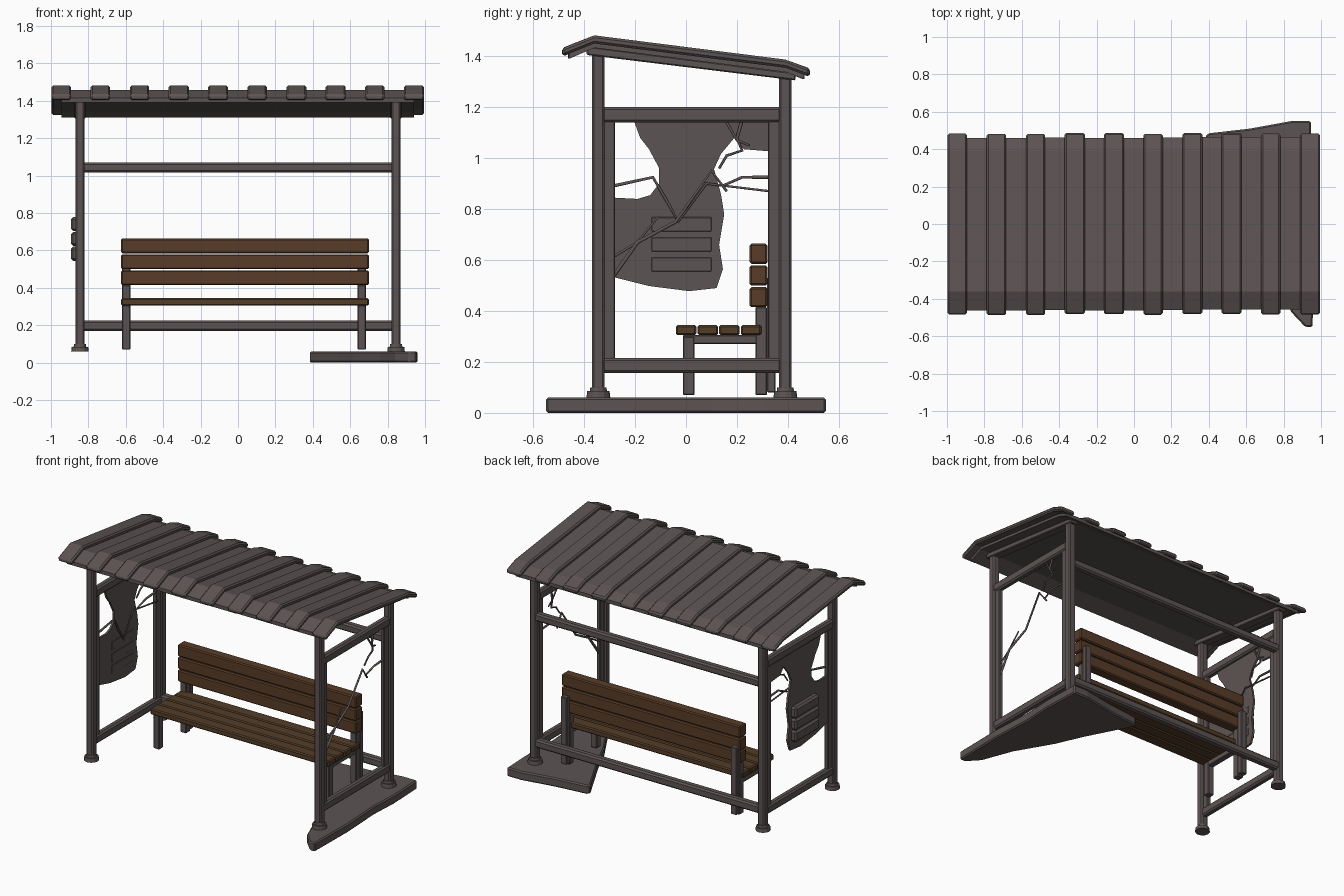
import bpy, bmesh, random
from mathutils import Vector

if "Cube" in bpy.data.objects:
    bpy.data.objects.remove(bpy.data.objects["Cube"])
random.seed(4)

def material(name, rgb):
    m = bpy.data.materials.new(name)
    m.diffuse_color = (*rgb, 1)
    m.use_nodes = True
    m.node_tree.nodes["Principled BSDF"].inputs["Base Color"].default_value = m.diffuse_color
    return m

GREY = material("weathered grey", (0.108, 0.088, 0.087))
BACK_WOOD = material("brown wood", (0.098, 0.045, 0.021))
SEAT_WOOD = material("dull brown wood", (0.088, 0.047, 0.021))

def link(name, mesh, mat, bevel=0):
    ob = bpy.data.objects.new(name, mesh)
    bpy.context.collection.objects.link(ob)
    mesh.materials.clear()
    mesh.materials.append(mat)
    if bevel:
        b = ob.modifiers.new("worn edges", 'BEVEL')
        b.width, b.segments, b.limit_method = bevel, 1, 'ANGLE'
    return ob

def extrude(name, pts, vec, mat=GREY, bevel=0):
    """Closed 3D outline swept along vec."""
    bm = bmesh.new()
    f = bm.faces.new([bm.verts.new(p) for p in pts])
    new = bmesh.ops.extrude_face_region(bm, geom=[f])["geom"]
    bmesh.ops.translate(bm, vec=Vector(vec), verts=[v for v in new if isinstance(v, bmesh.types.BMVert)])
    bmesh.ops.recalc_face_normals(bm, faces=bm.faces)
    me = bpy.data.meshes.new(name)
    bm.to_mesh(me)
    bm.free()
    return link(name, me, mat, bevel)

def box(name, x0, x1, y0, y1, z0, z1, mat=GREY, bevel=0.004):
    return extrude(name, [(x0, y0, z0), (x1, y0, z0), (x1, y1, z0), (x0, y1, z0)],
                   (0, 0, z1 - z0), mat, bevel)

def side_profile(name, yz, x0, x1, mat=GREY, bevel=0):
    return extrude(name, [(x0, y, z) for y, z in yz], (x1 - x0, 0, 0), mat, bevel)

def disc(name, x, y, z0, z1, r):
    bm = bmesh.new()
    bmesh.ops.create_cone(bm, cap_ends=True, segments=12, radius1=r, radius2=r * 0.93, depth=z1 - z0)
    bmesh.ops.translate(bm, vec=(x, y, (z0 + z1) / 2), verts=bm.verts)
    me = bpy.data.meshes.new(name)
    bm.to_mesh(me)
    bm.free()
    return link(name, me, GREY)

def twig(name, x, yz, r=0.006):
    cu = bpy.data.curves.new(name, 'CURVE')
    cu.dimensions = '3D'
    cu.bevel_depth, cu.bevel_resolution, cu.use_fill_caps = r, 1, True
    sp = cu.splines.new('POLY')
    sp.points.add(len(yz) - 1)
    for i, (y, z) in enumerate(yz):
        sp.points[i].co = (x + 0.008 * (i % 2), y, z, 1)
        sp.points[i].radius = 1.25 - 0.5 * i / len(yz)
    tmp = bpy.data.objects.new(name + "_path", cu)
    bpy.context.collection.objects.link(tmp)
    me = bpy.data.meshes.new_from_object(tmp.evaluated_get(bpy.context.evaluated_depsgraph_get()))
    bpy.data.objects.remove(tmp)
    return link(name, me, GREY)

# Side frames: posts, feet, cross rails, inner strips and sloping roof beams
for s, side in ((-1, "left"), (1, "right")):
    x = 0.845 * s
    for y, top, where in ((-0.344, 1.435, "front"), (0.39, 1.345, "back")):
        box(f"{side}_{where}_post", x - .025, x + .025, y - .025, y + .025, 0.07, top, bevel=.008)
        disc(f"{side}_{where}_foot", x, y, 0.06, 0.085, 0.047)
        disc(f"{side}_{where}_collar", x, y, 0.085, 0.1, 0.034)
    for z0, z1, where in ((1.14, 1.2, "upper"), (0.157, 0.215, "lower")):
        box(f"{side}_{where}_rail", x - .022, x + .022, -0.33, 0.375, z0, z1, bevel=.01)
    box(f"{side}_front_strip", x - .014, x + .014, -0.33, -0.278, 0.2, 1.15)
    box(f"{side}_back_strip", x - .014, x + .014, 0.322, 0.375, 0.2, 1.15)
    side_profile(f"{side}_roof_beam", [(-.39, 1.44), (.43, 1.335), (.43, 1.305), (-.39, 1.405)],
                 x - .03, x + .03, bevel=.005)

# Long rails along the back
box("back_upper_rail", -0.835, 0.835, 0.365, 0.415, 1.017, 1.07, bevel=.01)
box("back_lower_rail", -0.835, 0.835, 0.365, 0.415, 0.17, 0.225, bevel=.01)

# Roof: low sheet boards with raised boards over the gaps
def board(top, thick, dy):
    pts = [(y + (dy if abs(y) > 0.42 else 0), z) for y, z in top]
    return pts + [(y, z - thick) for y, z in reversed(pts)]

LOW = [(-0.46, 1.415), (-0.36, 1.457), (0.39, 1.362), (0.462, 1.334)]
HIGH = [(-0.484, 1.432), (-0.435, 1.452), (-0.36, 1.482), (0.39, 1.387), (0.484, 1.352)]
for i in range(9):
    cx = -0.945 + 0.2095 * (i + 0.5)
    side_profile(f"low_roof_board_{i + 1}", board(LOW, 0.024, random.uniform(-.004, .004)),
                 cx - .1047, cx + .1047)
for i in range(10):
    cx = -0.945 + 0.2095 * i
    w = 0.053 + random.uniform(-.002, .002)
    side_profile(f"raised_roof_board_{i + 1}", board(HIGH, 0.032, random.uniform(-.004, .004)),
                 cx - w, cx + w, bevel=.009)

# Torn left side panel with three slats standing proud of it
torn = [(-.204, 1.145), (-.18, 1.08), (-.145, 1.035), (-.105, .96), (-.106, .9), (-.14, .855),
        (-.19, .84), (-.285, .845), (-.285, .533), (-.145, .498), (.012, .478), (.12, .49),
        (.145, .565), (.13, .66), (.15, .78), (.137, .86), (.11, .957), (.137, 1.016),
        (.19, 1.08), (.227, 1.035), (.325, 1.027), (.325, 1.145)]
side_profile("torn_side_panel", torn, -0.858, -0.844)
for i in range(3):
    z = 0.545 + 0.079 * i
    box(f"panel_slat_{i + 1}", -0.893, -0.842, -0.145, 0.11, z, z + .075, bevel=.012)

# Dead twigs caught in both side frames
for s, side in ((-1, "left"), (1, "right")):
    x = 0.845 * s
    twig(f"{side}_upper_twig", x, [(.22, 1.15), (.2, 1.08), (.22, 1.03), (.16, 1.01), (.13, .96)])
    twig(f"{side}_upper_shoot", x, [(.16, 1.14), (.2, 1.07), (.25, 1.05)], .005)
    twig(f"{side}_back_twig", x, [(.33, .925), (.22, .925), (.14, .89)])
twig("right_lower_twig", .845, [(-.29, .53), (-.19, .67), (-.04, .75), (.1, .95), (.16, .87)], .007)
twig("right_lower_shoot", .845, [(-.29, .61), (-.19, .67), (-.11, .77)], .005)
twig("left_front_twig", -.835, [(-.29, .89), (-.13, .925), (-.08, .84), (-.03, .75), (.08, .9), (.33, .87)])

# Broken ground slab under the right frame
slab = [(.38, .47), (.4, .485), (.62, .51), (.84, .55), (.945, .55), (.955, .3), (.945, .1), (.96, -.2),
        (.955, -.55), (.915, -.55), (.84, -.47), (.76, -.26), (.62, -.02), (.54, .16)]
extrude("ground_slab", [(x, y, 0) for x, y in slab], (0, 0, 0.06), bevel=.008)

# Bench seat and backrest slats
for i in range(4):
    y = -0.04 + 0.085 * i
    box(f"seat_slat_{i + 1}", -0.625, 0.7, y, y + .081, 0.305, 0.345, SEAT_WOOD, .007)
for i in range(3):
    z = 0.415 + 0.085 * i
    box(f"backrest_slat_{i + 1}", -0.625, 0.7, 0.25, 0.32, z, z + .079, BACK_WOOD, .007)

# Bench legs, seat bearers and backrest supports
for x, side in ((-0.598, "left"), (0.662, "right")):
    box(f"bench_{side}_front_leg", x - .022, x + .022, -0.012, 0.034, 0.07, 0.3)
    box(f"bench_{side}_back_leg", x - .022, x + .022, 0.272, 0.318, 0.07, 0.415)
    box(f"bench_{side}_bearer", x - .02, x + .02, -0.012, 0.3, 0.27, 0.306)
    box(f"bench_{side}_back_support", x - .022, x + .022, 0.318, 0.352, 0.08, 0.53)
